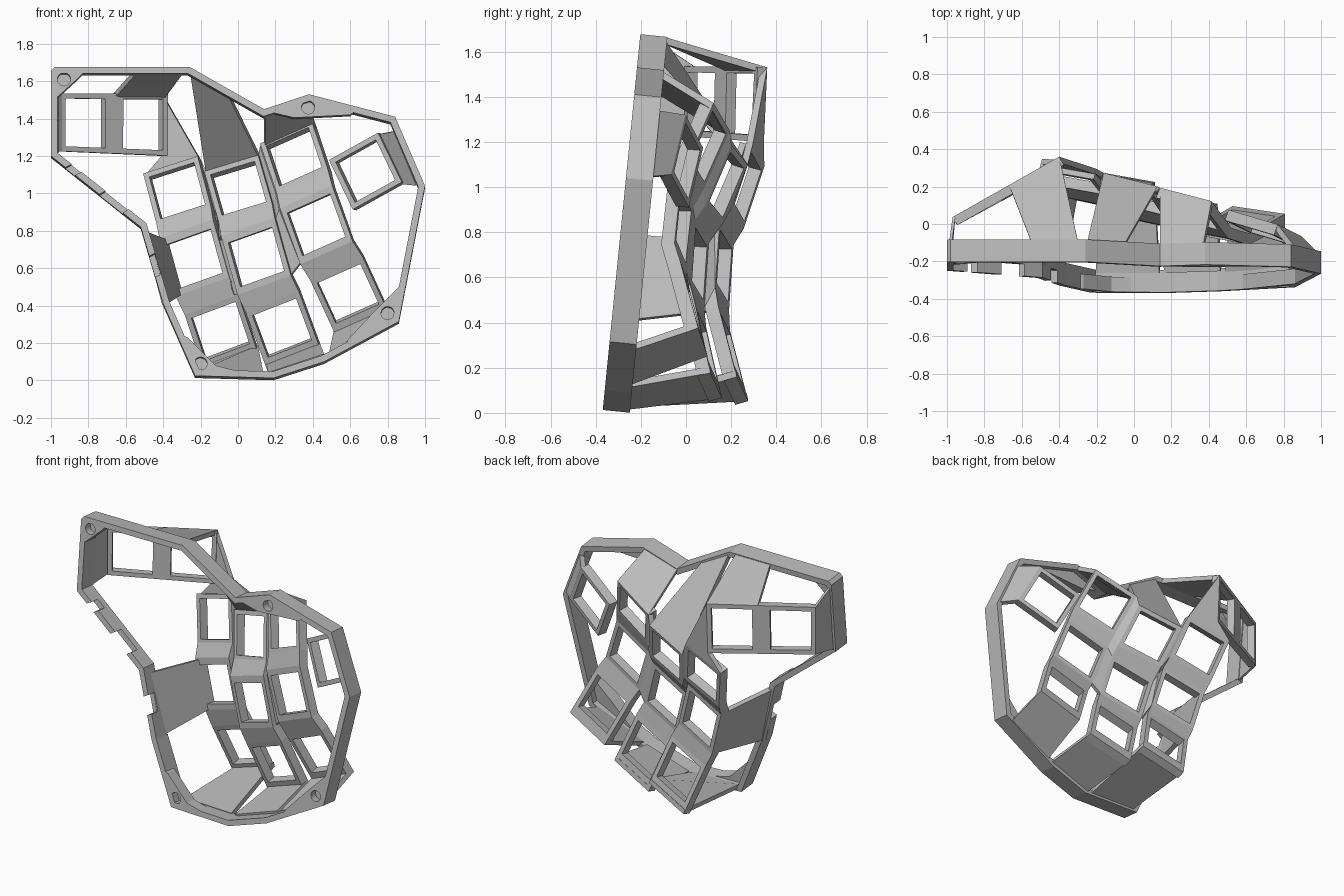
import bpy, bmesh
from mathutils import Vector as V

if "Cube" in bpy.data.objects:
    bpy.data.objects.remove(bpy.data.objects["Cube"])

grey = bpy.data.materials.new("plain grey")
grey.use_nodes = True
grey.diffuse_color = (0.5, 0.5, 0.5, 1)
grey.node_tree.nodes["Principled BSDF"].inputs["Base Color"].default_value = (0.5, 0.5, 0.5, 1)


def make(name, bm):
    me = bpy.data.meshes.new(name)
    bm.to_mesh(me)
    bm.free()
    ob = bpy.data.objects.new(name, me)
    bpy.context.collection.objects.link(ob)
    me.materials.append(grey)
    return ob


def sheet(name, quads, thick, holes=(), border=0.028):
    """Surface thickened inward; quads listed in holes become open frames."""
    bm = bmesh.new()
    faces = [bm.faces.new([bm.verts.new(p) for p in q]) for q in quads]
    cut = [faces[i] for i in holes]
    bmesh.ops.remove_doubles(bm, verts=bm.verts[:], dist=0.0005)
    if cut:
        bmesh.ops.inset_individual(bm, faces=cut, thickness=border, use_even_offset=True)
        bmesh.ops.delete(bm, geom=cut, context="FACES")
    ob = make(name, bm)
    mod = ob.modifiers.new("thickness", "SOLIDIFY")
    mod.thickness = thick
    mod.offset = -1


def plane(x, z, depth=0.0):
    """Point on the tilted base plane, moved back square to it by depth."""
    return V((x, -0.37 + 0.1 * z + depth, z - 0.1 * depth))


def prism(bm, pts, near, far):
    """Solid polygon between two depths behind the base plane."""
    a = [bm.verts.new(plane(x, z, near)) for x, z in pts]
    b = [bm.verts.new(plane(x, z, far)) for x, z in pts]
    n = len(pts)
    bm.faces.new(a)
    bm.faces.new(b[::-1])
    for i in range(n):
        bm.faces.new((a[i], b[i], b[(i + 1) % n], a[(i + 1) % n]))
    bmesh.ops.recalc_face_normals(bm, faces=bm.faces[:])


# Base rim: mitred segments around the outline
outline = [V(p) for p in ((-1, 1.655), (-.98, 1.677), (-.26, 1.677), (.14, 1.45), (.38, 1.53),
                          (.84, 1.41), (1, 1.04), (.86, .315), (.46, .10), (.19, .013),
                          (-.23, .025), (-.40, .41), (-.52, .82), (-1, 1.20))]
count = len(outline)
RIM = 0.12


def inward(i, width=0.035):
    p, a, b = outline[i], outline[i - 1], outline[(i + 1) % count]
    d1, d2 = (p - a).normalized(), (b - p).normalized()
    n1, n2 = V((d1.y, -d1.x)), V((d2.y, -d2.x))
    m = (n1 + n2).normalized()
    return p + m * width / max(m.dot(n1), 0.4)


# The two sides beside the thumb are notched: solid only over these spans
notched = {11: ((0, .35), (.62, 1)), 12: ((0, .2), (.46, .73), (.84, 1))}
bm = bmesh.new()
for i in range(count):
    j = (i + 1) % count
    o1, o2, i1, i2 = outline[i], outline[j], inward(i), inward(j)
    if i not in notched:
        prism(bm, [o1, o2, i2, i1], 0, RIM)
        continue
    prism(bm, [o1, o2, i2, i1], 0.065, RIM - .01)
    for s, t in notched[i]:
        prism(bm, [o1.lerp(o2, s), o1.lerp(o2, t), i1.lerp(i2, t), i1.lerp(i2, s)], 0, 0.065)
make("base_rim", bm)

# Screw corners with blind holes
corners = (
    ("top_right", (-.93, 1.61), [(-.99, 1.66), (-.975, 1.67), (-.81, 1.665), (-.85, 1.62), (-.96, 1.52), (-.99, 1.5)]),
    ("top_middle", (.375, 1.46), [(.15, 1.44), (.38, 1.52), (.64, 1.45), (.60, 1.42), (.30, 1.405)]),
    ("low_left", (.80, .36), [(.62, .19), (.85, .315), (.90, .54), (.86, .50), (.72, .36), (.58, .21)]),
    ("low_right", (-.20, .09), [(-.32, .25), (-.22, .03), (.02, .02), (.0, .05), (-.12, .08), (-.27, .23)]),
)
for name, (cx, cz), pts in corners:
    bm = bmesh.new()
    prism(bm, pts, 0.0, 0.08)
    ob = make("screw_corner_" + name, bm)
    bpy.ops.mesh.primitive_cylinder_add(vertices=24, radius=0.035, depth=0.1,
                                        location=plane(cx, cz), rotation=(1.5708 - 0.1, 0, 0))
    cutter = bpy.context.object
    cutter.name = "screw_hole_cutter"
    cutter.hide_render = True
    mod = ob.modifiers.new("hole", "BOOLEAN")
    mod.object = cutter
    mod.solver = "EXACT"
    bpy.ops.object.select_all(action="DESELECT")
    bpy.context.view_layer.objects.active = ob
    ob.select_set(True)
    bpy.ops.object.modifier_apply(modifier=mod.name)
    bpy.data.objects.remove(cutter)


# Key columns: centre, across and down direction for each socket
def socket(c, u, v, hu=0.155, hv=0.15):
    c, u, v = V(c), V(u).normalized() * hu, V(v).normalized() * hv
    return c - u - v, c + u - v, c - u + v, c + u + v  # top l, top r, low l, low r


columns = {
    "first": [socket((-.31, .275, 1.0), (.28, -.05, .09), (.08, -.10, -.30)),
              socket((-.22, .17, .65), (.28, -.06, .10), (.08, -.02, -.29)),
              socket((-.09, .205, .28), (.28, -.05, .105), (.09, .07, -.27))],
    "second": [socket((.02, .18, 1.01), (.28, -.07, .085), (.08, -.12, -.28)),
               socket((.11, .06, .66), (.28, -.06, .10), (.08, -.02, -.29)),
               socket((.24, .095, .295), (.28, -.05, .11), (.10, .06, -.27))],
    "third": [socket((.32, .10, 1.18), (.27, -.07, .12), (.09, -.12, -.27)),
              socket((.43, -.01, .83), (.27, -.05, .12), (.10, -.03, -.28)),
              socket((.59, .03, .48), (.27, -.04, .12), (.12, .07, -.26))],
}
# Rim ends of each column's lower wall and upper wall
low_ends = {"first": ((-.20, .035), (.14, .025)), "second": ((.17, .025), (.47, .125)),
            "third": ((.50, .135), (.81, .29))}
high_ends = {"second": ((-.25, 1.665), (-.05, 1.555)), "third": ((.14, 1.45), (.37, 1.525))}


def back_quad(tl, tr, ll, lr):
    return (tr, lr, ll, tl)


for name, keys in columns.items():
    tl, tr, ll, lr = keys[2]
    lip = (ll + (ll - tl) * .13, lr + (lr - tr) * .13)
    quads = [back_quad(*k) for k in keys]
    quads += [back_quad(a[2], a[3], b[0], b[1]) for a, b in zip(keys, keys[1:])]
    quads.append(back_quad(ll, lr, *lip))
    sheet(name + "_key_column", quads, 0.06, holes=(0, 1, 2))
    ends = [plane(x, z, RIM - .01) for x, z in low_ends[name]]
    sheet(name + "_lower_wall", [back_quad(*lip, *ends)], 0.03)
    if name in high_ends:
        ends = [plane(x, z, RIM - .01) for x, z in high_ends[name]]
        sheet(name + "_upper_wall", [back_quad(*ends, keys[0][0], keys[0][1])], 0.03)

first, second, third = columns.values()

# Strips that join neighbouring columns
for name, a, b in (("right", first, second), ("left", second, third)):
    quads = [back_quad(a[i][1], b[i][0], a[i][3], b[i][2]) for i in (0, 1)]
    quads.append(back_quad(a[0][3], b[0][2], a[1][1], b[1][0]))
    sheet(name + "_column_joint", quads, 0.03)

# Outer single socket and the wall that carries it
outer = socket((.70, .005, 1.115), (.27, -.08, .15), (.12, -.06, -.25), 0.155, 0.15)
sheet("outer_key_socket", [back_quad(*outer)], 0.06, holes=(0,))
sheet("outer_socket_wall", [back_quad(outer[1], plane(.855, 1.35, RIM), outer[3], plane(.975, 1.06, RIM))], 0.03)

# Thumb plate with two sockets
t_l, t_r = V((-.97, .037, 1.535)), V((-.40, .36, 1.53))
b_l, b_r = V((-.97, .037, 1.225)), V((-.40, .345, 1.20))
steps = (0, .46, .54, 1)
quads = [back_quad(t_l.lerp(t_r, a), t_l.lerp(t_r, b), b_l.lerp(b_r, a), b_l.lerp(b_r, b))
         for a, b in zip(steps, steps[1:])]
sheet("thumb_plate", quads, 0.05, holes=(0, 2))
sheet("thumb_side_wall", [back_quad(plane(-.99, 1.64, .1), t_l, plane(-.99, 1.20, .06), b_l)], 0.015)
sheet("thumb_upper_wall", [back_quad(plane(-.55, 1.675, RIM - .01), plane(-.30, 1.675, RIM - .01),
                                     t_l.lerp(t_r, .53), t_r)], 0.03)
sheet("thumb_joint", [back_quad(t_r, first[0][1], b_r, first[0][0])], 0.03)

# Side wall beside the first column
k = first[1]
sheet("first_side_wall", [back_quad(plane(-.505, .79, .07), k[0], plane(-.405, .41, .07), k[2])], 0.03)
